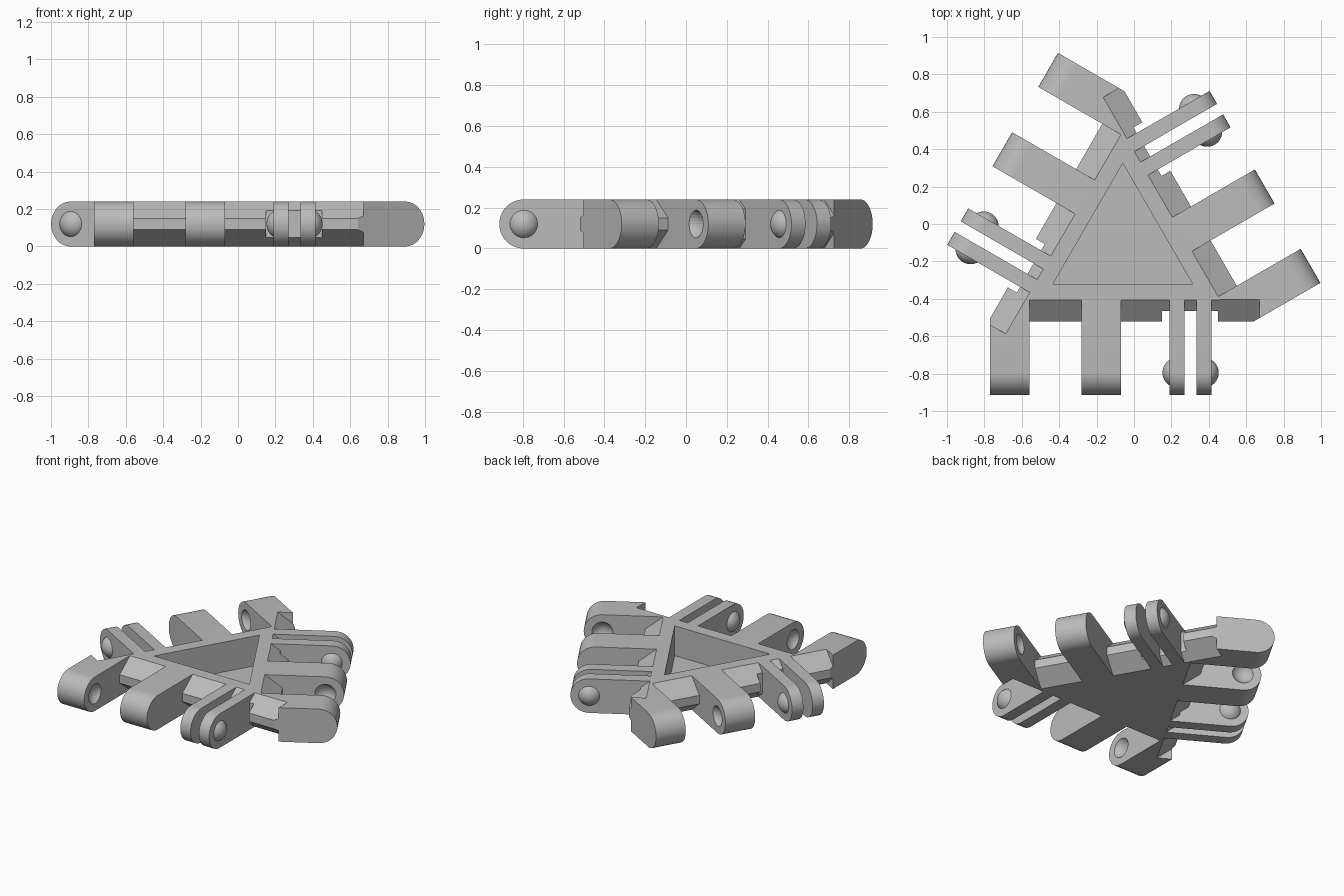
import bpy, bmesh, math
from mathutils import Vector, Matrix

cube = bpy.data.objects.get("Cube")
if cube:
    bpy.data.objects.remove(cube, do_unlink=True)

H = 0.24                      # plate thickness
R = H / 2                     # rounded finger tips
END = -0.81                   # finger tips, measured from the hub centre
EDGE = -0.30                  # flat top edge of the hub
PIVOT = END + R
BALL, SINK = 0.08, 0.042      # snap ball radius and distance of its centre from the face
CENTRE = Vector((-0.06, -0.105, 0))

grey = bpy.data.materials.new("light_grey")
grey.use_nodes = True
grey.diffuse_color = (0.5, 0.5, 0.5, 1)
grey.node_tree.nodes["Principled BSDF"].inputs["Base Color"].default_value = (0.5, 0.5, 0.5, 1)


def add_object(name, bm, smooth=False):
    bmesh.ops.recalc_face_normals(bm, faces=bm.faces)
    mesh = bpy.data.meshes.new(name)
    bm.to_mesh(mesh)
    bm.free()
    mesh.materials.append(grey)
    ob = bpy.data.objects.new(name, mesh)
    bpy.context.collection.objects.link(ob)
    if smooth:
        bpy.ops.object.select_all(action='DESELECT')
        ob.select_set(True)
        bpy.context.view_layer.objects.active = ob
        bpy.ops.object.shade_smooth_by_angle(angle=math.radians(35))
    return ob


def prism(points, offset):
    bm = bmesh.new()
    face = bm.faces.new([bm.verts.new(p) for p in points])
    new = bmesh.ops.extrude_face_region(bm, geom=[face])["geom"]
    bmesh.ops.translate(bm, vec=offset, verts=[v for v in new if isinstance(v, bmesh.types.BMVert)])
    bmesh.ops.recalc_face_normals(bm, faces=bm.faces)
    return bm


def finger(name, outline, socket_x=None, side=1):
    """Flat bar with a round tip and an optional ball socket in one side."""
    bm = prism([(x, y, 0) for x, y in outline], (0, 0, H))
    tips = [e for e in bm.edges
            if all(abs(v.co.y - END) < 1e-4 for v in e.verts)
            and abs(e.verts[0].co.z - e.verts[1].co.z) < 1e-4]
    bmesh.ops.bevel(bm, geom=tips, offset=R - 0.0005, segments=10, profile=0.5, affect='EDGES')
    ob = add_object(name, bm, smooth=True)
    if socket_x is not None:
        cb = bmesh.new()
        bmesh.ops.create_uvsphere(cb, u_segments=32, v_segments=16, radius=BALL,
                                  matrix=Matrix.Translation((socket_x + side * SINK, PIVOT, R)))
        cutter = add_object("socket_cutter", cb)
        cutter.hide_render = True
        mod = ob.modifiers.new("socket", 'BOOLEAN')
        mod.operation, mod.object, mod.solver = 'DIFFERENCE', cutter, 'EXACT'
        bpy.ops.object.select_all(action='DESELECT')
        ob.select_set(True)
        bpy.context.view_layer.objects.active = ob
        bpy.ops.object.modifier_apply(modifier=mod.name)
        bpy.data.objects.remove(cutter, do_unlink=True)
    return ob


def box_outline(x0, x1):
    return [(x0, END), (x1, END), (x1, EDGE + 0.02), (x0, EDGE + 0.02)]


def snap_ball(name, face_x, side):
    bm = bmesh.new()
    c = Vector((face_x - side * SINK, PIVOT, R))
    bmesh.ops.create_uvsphere(bm, u_segments=32, v_segments=20, radius=BALL,
                              matrix=Matrix.Translation(c) @ Matrix.Rotation(math.pi / 2, 4, 'Y'))
    bmesh.ops.bisect_plane(bm, geom=bm.verts[:] + bm.edges[:] + bm.faces[:],
                           plane_co=(face_x - side * 0.01, 0, 0), plane_no=(-side, 0, 0),
                           clear_outer=True)
    return add_object(name, bm, smooth=True)


def rim(name, x0, x1, depth):
    """Hub edge chamfered above and below, cut back to the given depth."""
    rise = 0.09 * depth / 0.115
    section = [(EDGE, 0), (EDGE - depth, rise), (EDGE - depth, H - rise), (EDGE, H)]
    bm = prism([(x0, y, z) for y, z in section], (x1 - x0, 0, 0))
    # Trim flush with the outer side of the neighbouring corner finger
    no = Vector((-0.5, math.sqrt(3) / 2, 0))
    cut = bmesh.ops.bisect_plane(bm, geom=bm.verts[:] + bm.edges[:] + bm.faces[:],
                                 plane_co=no * -0.71, plane_no=no, clear_inner=True)
    edges = [e for e in cut["geom_cut"] if isinstance(e, bmesh.types.BMEdge)]
    if edges:
        bmesh.ops.holes_fill(bm, edges=edges)
    return add_object(name, bm)


def triangle(inradius):
    return [Vector((2 * inradius * math.cos(a), 2 * inradius * math.sin(a), 0))
            for a in (math.radians(90 + 120 * k) for k in range(3))]


# Triangular hub with a deep triangular recess
bm = bmesh.new()
rings = [[bm.verts.new(p + Vector((0, 0, z))) for p in triangle(r)]
         for r, z in ((-EDGE, 0), (-EDGE, H), (0.215, H), (0.215, 0.03))]
for a, b in zip(rings, rings[1:]):
    for i in range(3):
        j = (i + 1) % 3
        bm.faces.new((a[i], a[j], b[j], b[i]))
bm.faces.new(rings[0])
bm.faces.new(rings[-1])
hub = add_object("hub", bm)
hub.location = CENTRE

# One side of the connector
corner = [(-0.71, END), (-0.50, END), (-0.50, -0.28), (-0.52, EDGE), (-0.625, -0.482), (-0.71, -0.433)]
parts = [
    finger("corner_finger", corner, -0.50, 1),
    finger("middle_finger", box_outline(-0.22, -0.01), -0.22, -1),
    finger("inner_prong", box_outline(0.25, 0.33)),
    finger("outer_prong", box_outline(0.395, 0.475)),
    snap_ball("inner_ball", 0.25, -1),
    snap_ball("outer_ball", 0.475, 1),
    rim("long_rim", -0.51, 0.21, 0.115),
    rim("notched_rim", 0.21, 0.51, 0.06),
    rim("end_rim", 0.51, 0.73, 0.115),
]

# Repeat the side around the hub
for part in parts:
    part.location = CENTRE
    for k in (1, 2):
        copy = part.copy()
        copy.name = f"{part.name}_{k + 1}"
        copy.rotation_euler.z = math.radians(120 * k)
        bpy.context.collection.objects.link(copy)
